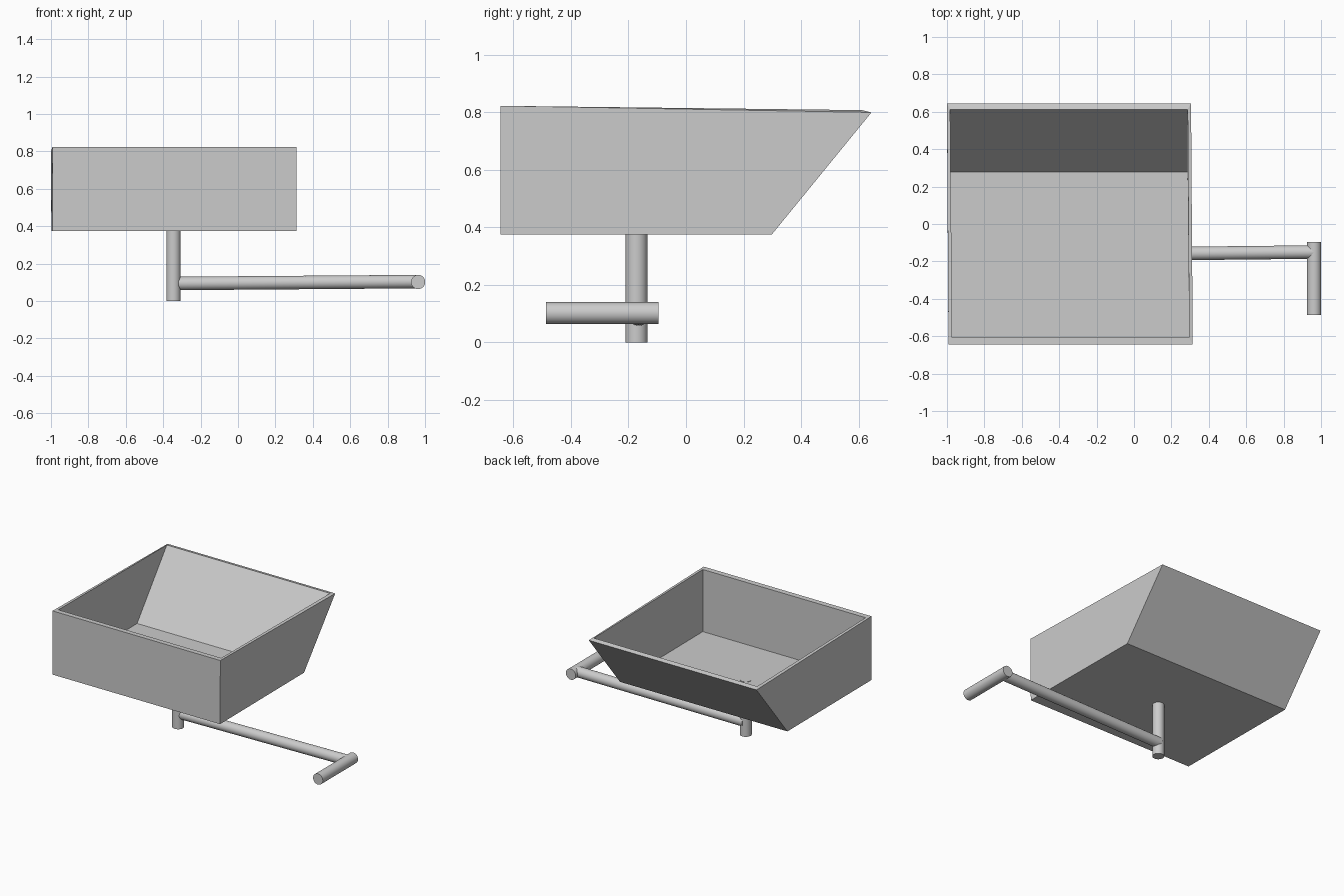
import bpy, bmesh
from mathutils import Vector

if "Cube" in bpy.data.objects:
    bpy.data.objects.remove(bpy.data.objects["Cube"])


def rod(name, a, b, r=0.038, sides=32):
    """Capped cylinder running from point a to point b."""
    a, b = Vector(a), Vector(b)
    d = b - a
    bpy.ops.mesh.primitive_cylinder_add(vertices=sides, radius=r, depth=d.length,
                                        location=(a + b) / 2)
    ob = bpy.context.object
    ob.name = name
    ob.rotation_euler = d.to_track_quat('Z', 'Y').to_euler()
    bpy.ops.object.shade_smooth_by_angle()
    return ob


def tray(name, rings):
    """Open container skinned through four-cornered rings, closed at both ends."""
    bm = bmesh.new()
    loops = []
    for x0f, x1f, x0b, x1b, yf, zf, yb, zb in rings:
        loops.append([bm.verts.new(p) for p in
                      ((x0f, yf, zf), (x1f, yf, zf), (x1b, yb, zb), (x0b, yb, zb))])
    for lo, hi in zip(loops, loops[1:]):
        for i in range(4):
            j = (i + 1) % 4
            bm.faces.new((lo[i], lo[j], hi[j], hi[i]))
    bm.faces.new(loops[0][::-1])
    bm.faces.new(loops[-1])
    bmesh.ops.recalc_face_normals(bm, faces=bm.faces)
    me = bpy.data.meshes.new(name)
    bm.to_mesh(me)
    bm.free()
    ob = bpy.data.objects.new(name, me)
    bpy.context.collection.objects.link(ob)
    return ob


# Tray with a sloping back: outer bottom, outer rim, inner rim, inner floor
tray("tray", [
    (-0.992, 0.312, -0.998, 0.305, -0.645, 0.375, 0.298, 0.375),
    (-0.992, 0.314, -1.0, 0.305, -0.645, 0.823, 0.645, 0.80),
    (-0.972, 0.295, -0.983, 0.287, -0.608, 0.822, 0.613, 0.808),
    (-0.972, 0.295, -0.980, 0.287, -0.608, 0.385, 0.278, 0.385),
])

# Post, crank arm and handle
rod("post", (-0.345, -0.172, 0), (-0.345, -0.172, 0.387))
rod("crank_arm", (-0.345, -0.164, 0.094), (0.963, -0.15, 0.104), 0.036)
rod("handle", (0.963, -0.487, 0.102), (0.963, -0.095, 0.102))
